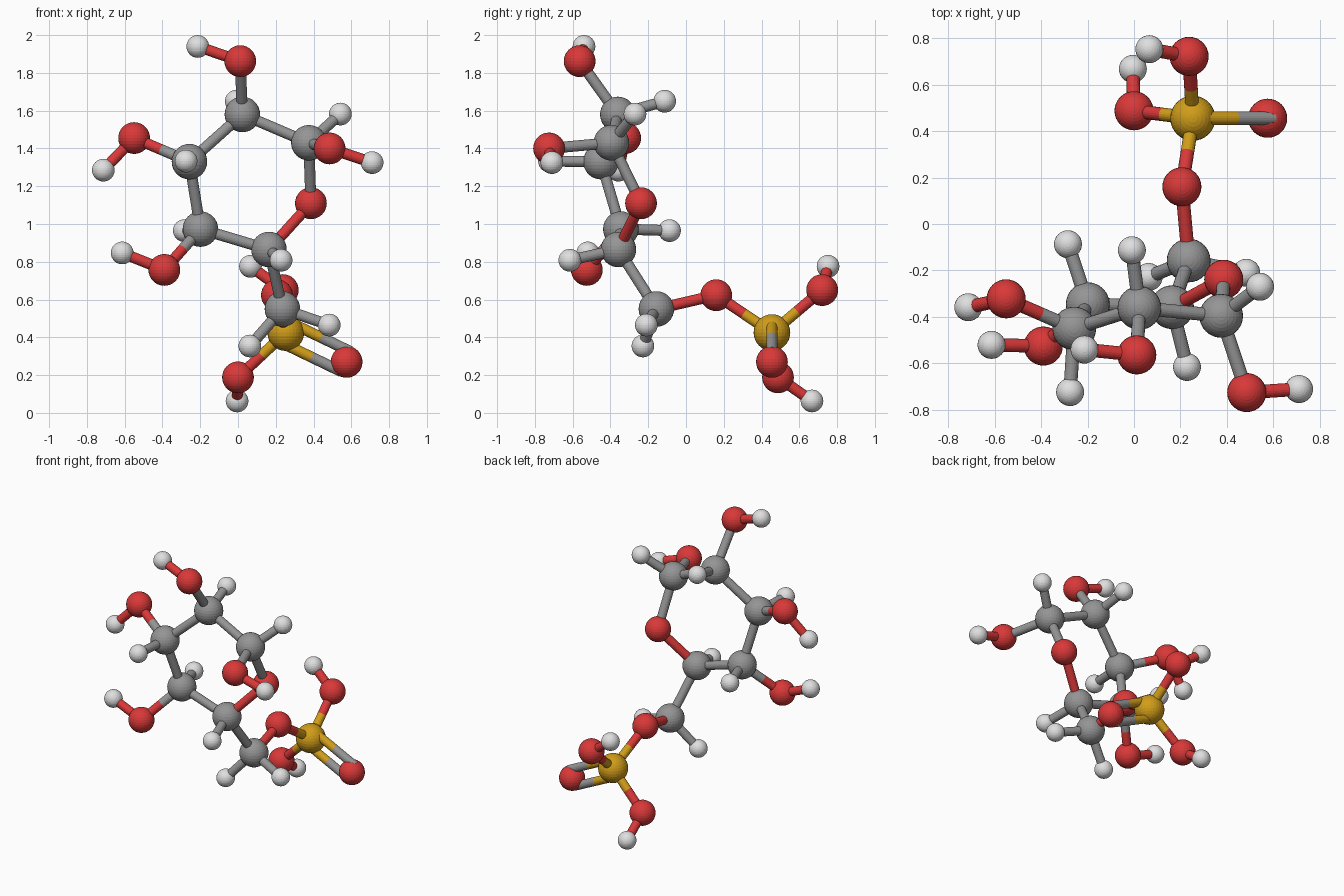
import bpy, bmesh
from mathutils import Vector

if "Cube" in bpy.data.objects:
    bpy.data.objects.remove(bpy.data.objects["Cube"])

def material(name, rgb):
    m = bpy.data.materials.new(name)
    m.diffuse_color = (*rgb, 1)
    m.use_nodes = True
    m.node_tree.nodes["Principled BSDF"].inputs["Base Color"].default_value = m.diffuse_color
    return m

GREY = material("carbon grey", (0.30, 0.30, 0.30))
RED = material("oxygen red", (0.70, 0.04, 0.04))
GOLD = material("phosphorus gold", (0.64, 0.34, 0.01))
WHITE = material("hydrogen white", (0.74, 0.74, 0.74))

# element: (plain name, radius, material)
KIND = {"C": ("carbon", 0.094, GREY), "O": ("oxygen", 0.084, RED),
        "P": ("phosphorus", 0.097, GOLD), "H": ("hydrogen", 0.060, WHITE)}
BOND_R = 0.029

def finish(bm, name, mats):
    me = bpy.data.meshes.new(name)
    bm.to_mesh(me)
    bm.free()
    for m in mats:
        me.materials.append(m)
    ob = bpy.data.objects.new(name, me)
    bpy.context.collection.objects.link(ob)

def atom(key, pos):
    name, r, mat = KIND[key[0]]
    bm = bmesh.new()
    bmesh.ops.create_uvsphere(bm, u_segments=32, v_segments=16, radius=r)
    bmesh.ops.translate(bm, verts=bm.verts, vec=pos)
    finish(bm, f"{name}_{key[1:]}", [mat])

def bond(name, a, b, mat_a, mat_b):
    """Rod from a to b, coloured half and half."""
    bm = bmesh.new()
    d = b - a
    rot = d.to_track_quat('Z', 'Y').to_matrix().to_4x4()
    for i, t in enumerate((0.25, 0.75)):
        old = set(bm.faces)
        g = bmesh.ops.create_cone(bm, cap_ends=True, segments=20, radius1=BOND_R,
                                  radius2=BOND_R, depth=d.length / 2)
        bmesh.ops.transform(bm, matrix=rot, verts=g["verts"])
        bmesh.ops.translate(bm, verts=g["verts"], vec=a + d * t)
        for f in set(bm.faces) - old:
            f.material_index = i
    finish(bm, name, [mat_a, mat_b])

# atom centres
A = {k: Vector(v) for k, v in {
    # sugar ring and side carbon
    "C1": (.375, -.395, 1.43), "C2": (.023, -.361, 1.58), "C3": (-.257, -.45, 1.33),
    "C4": (-.199, -.345, .973), "C5": (.164, -.358, .865), "O5": (.386, -.238, 1.11),
    "C6": (.235, -.157, .55),
    # hydroxyl groups
    "O1": (.485, -.725, 1.40), "H1o": (.710, -.71, 1.325),
    "O2": (.012, -.563, 1.862), "H2o": (-.213, -.54, 1.94),
    "O3": (-.55, -.322, 1.455), "H3o": (-.713, -.358, 1.285),
    "O4": (-.39, -.525, .757), "H4o": (-.613, -.52, .847),
    # hydrogens on carbon
    "H1": (.542, -.27, 1.582), "H2": (-.009, -.113, 1.65), "H3": (-.275, -.723, 1.333),
    "H4": (-.284, -.087, .965), "H5": (.228, -.615, .808),
    "H6a": (.063, -.228, .354), "H6b": (.483, -.21, .465),
    # phosphate group
    "O6": (.206, .16, .623), "P1": (.253, .455, .425), "O7": (.575, .455, .27),
    "O8": (0, .487, .188), "H8o": (-.005, .667, .063),
    "O9": (.237, .721, .65), "H9o": (.066, .752, .776)}.items()}

for key, pos in A.items():
    atom(key, pos)

# bonds grouped by their two colours
GROUPS = [
    (GREY, GREY, "C1-C2 C2-C3 C3-C4 C4-C5 C5-C6 C1-O5 C1-O1 C2-O2 "
                 "C1-H1 C2-H2 C3-H3 C4-H4 C5-H5 C6-H6a C6-H6b"),
    (GREY, RED, "C3-O3 C4-O4"),
    (RED, RED, "O5-C5 O6-C6 O1-H1o O2-H2o O3-H3o O4-H4o O8-H8o O9-H9o"),
    (GOLD, RED, "P1-O6 P1-O8 P1-O9")]
for ma, mb, pairs in GROUPS:
    for p in pairs.split():
        a, b = p.split("-")
        bond(f"bond_{a}_{b}", A[a], A[b], ma, mb)

# double bond: two parallel rods
axis = (A["O7"] - A["P1"]).normalized()
side = axis.cross(Vector((0, 1, 0))).normalized() * 0.058
for s in (-1, 1):
    bond(f"double_bond_{s + 1}", A["P1"] + side * s, A["O7"] + side * s, GOLD, GREY)
